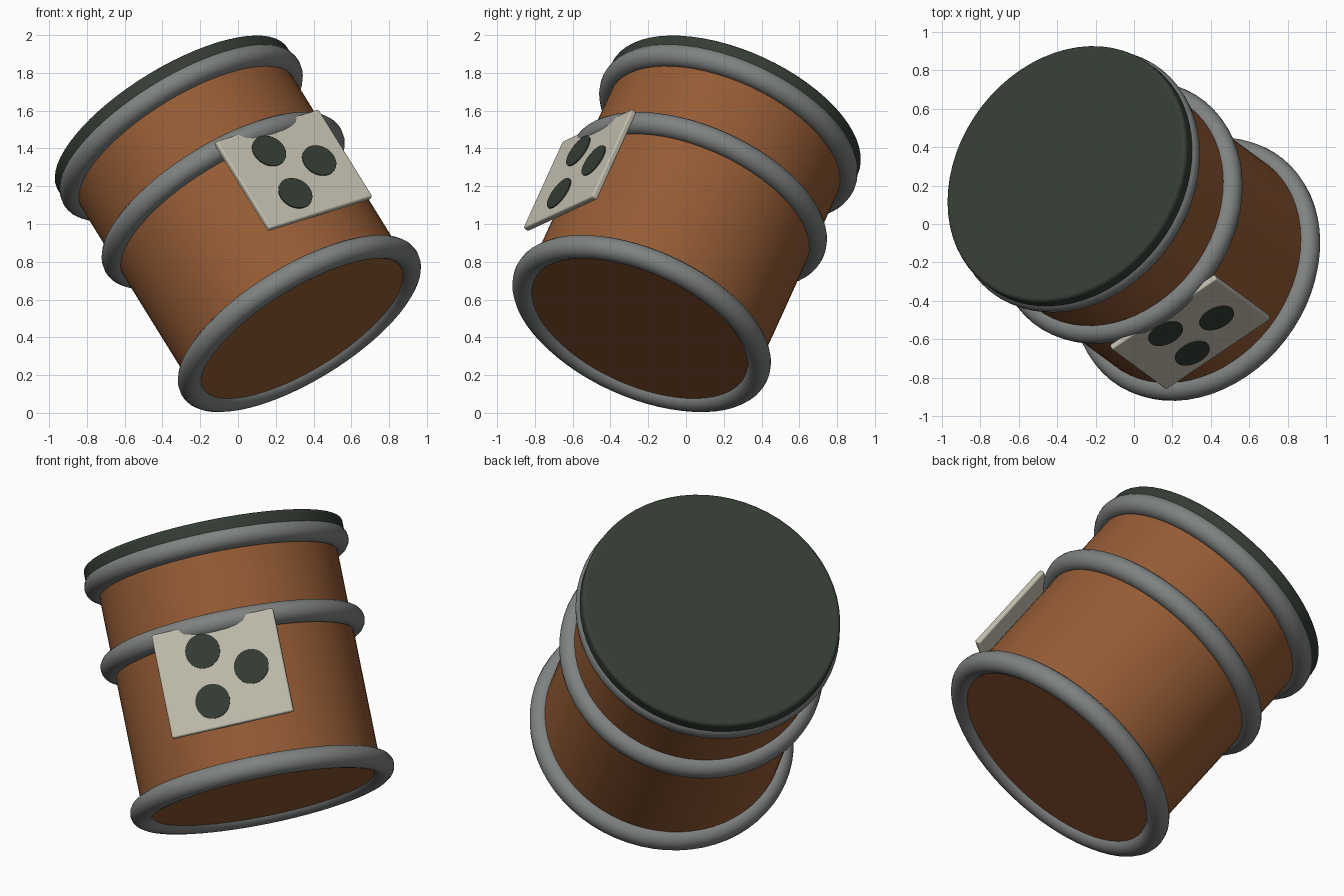
import bpy
import math
from mathutils import Matrix, Vector

default = bpy.data.objects.get("Cube")
if default:
    bpy.data.objects.remove(default, do_unlink=True)


def material(name, rgb):
    mat = bpy.data.materials.new(name)
    mat.use_nodes = True
    colour = (*rgb, 1.0)
    mat.diffuse_color = colour
    mat.node_tree.nodes["Principled BSDF"].inputs["Base Color"].default_value = colour
    return mat


BROWN = material("rust brown", (0.30, 0.105, 0.035))
GREY = material("steel grey", (0.21, 0.225, 0.22))
DARK = material("dark green", (0.034, 0.046, 0.034))
CREAM = material("cream", (0.54, 0.51, 0.42))

# Tilted frame: z runs up the barrel axis, -y faces the label
axis = Vector((-0.491, 0.361, 0.793)).normalized()
side = Vector((0.801, 0.542, 0.252))
side = (side - axis * side.dot(axis)).normalized()
back = axis.cross(side)
FRAME = Matrix.Translation((0.325, -0.235, 0.473)) @ Matrix((side, back, axis)).transposed().to_4x4()

RADIUS = 0.658
HEIGHT = 1.274          # distance from the bottom hoop to the top hoop
LABEL_FACE = 0.705      # distance of the label face from the axis


def finish(name, mat, local, bevel=0.0):
    obj = bpy.context.object
    obj.name = name
    obj.data.materials.append(mat)
    obj.matrix_world = FRAME @ local
    bpy.ops.object.shade_smooth_by_angle(angle=math.radians(35))
    if bevel:
        mod = obj.modifiers.new("rounded edges", "BEVEL")
        mod.width = bevel
        mod.segments = 4
        mod.limit_method = "ANGLE"
    return obj


def cylinder(name, mat, radius, low, high, bevel=0.0):
    bpy.ops.mesh.primitive_cylinder_add(vertices=64, radius=radius, depth=high - low)
    return finish(name, mat, Matrix.Translation((0, 0, (low + high) / 2)), bevel)


# Barrel body and lid
cylinder("barrel_body", BROWN, RADIUS, -0.03, HEIGHT + 0.03)
cylinder("lid", DARK, 0.715, HEIGHT - 0.01, HEIGHT + 0.11, 0.02)

# Three hoops
for name, level in (("bottom_hoop", 0), ("middle_hoop", 0.822), ("top_hoop", HEIGHT)):
    bpy.ops.mesh.primitive_torus_add(major_segments=64, minor_segments=16,
                                     major_radius=0.667, minor_radius=0.063)
    finish(name, GREY, Matrix.Translation((0, 0, level)))

# Flat label plate
thickness = 0.035
label_level = 0.541
bpy.ops.mesh.primitive_cube_add(size=1)
plate = bpy.context.object
plate.data.transform(Matrix.Diagonal((0.68, thickness, 0.582, 1)))
finish("label_plate", CREAM,
       Matrix.Translation((0, thickness / 2 - LABEL_FACE, label_level)), 0.01)

# Three round spots in a triangle on the label
for i in range(3):
    angle = math.radians(120 * i)
    bpy.ops.mesh.primitive_cylinder_add(vertices=40, radius=0.095, depth=0.009)
    spot = Matrix.Translation((0.163 * math.cos(angle), -LABEL_FACE - 0.002,
                               label_level + 0.163 * math.sin(angle)))
    finish(f"label_spot_{i + 1}", DARK, spot @ Matrix.Rotation(math.pi / 2, 4, "X"))
